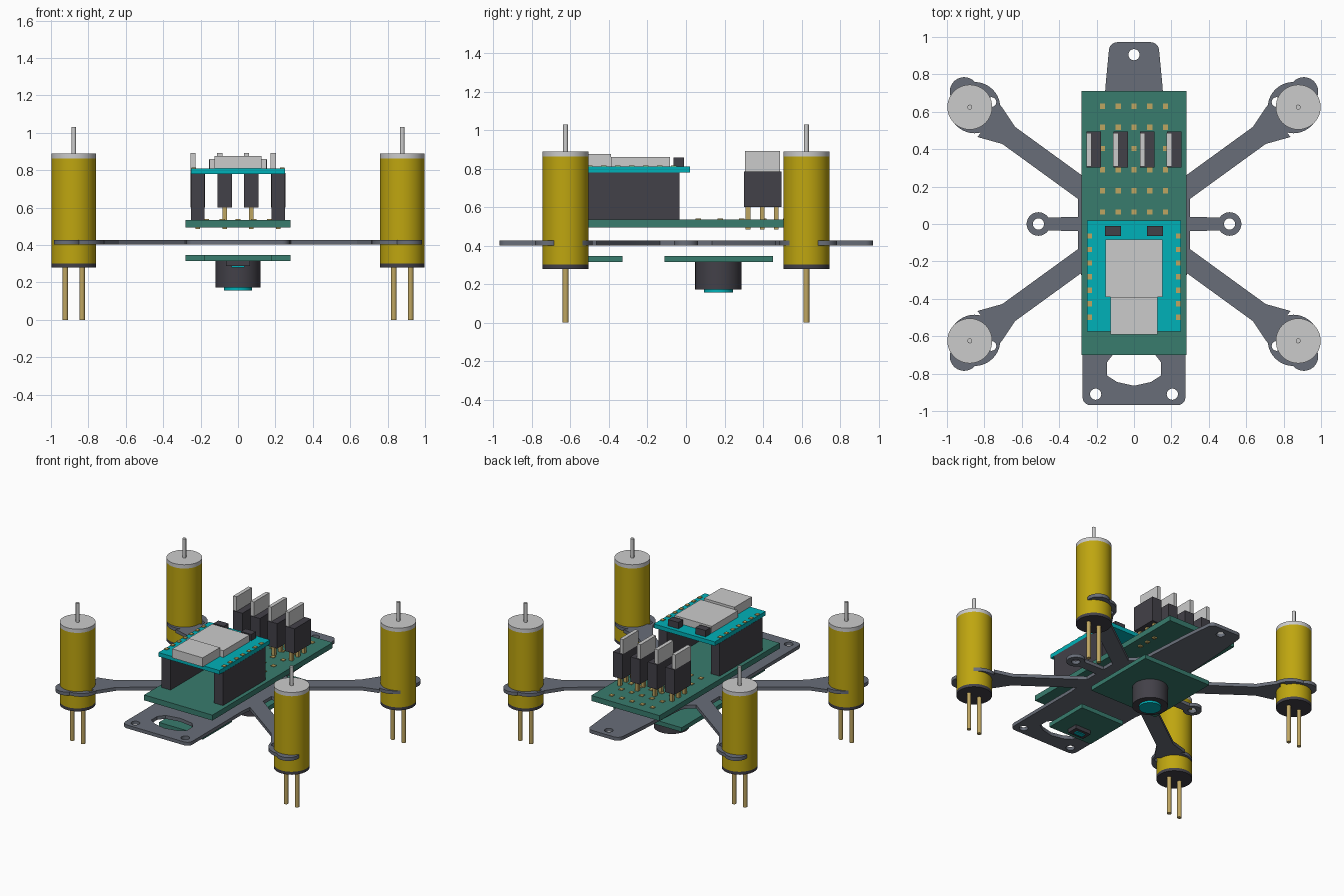
import bpy, bmesh
from math import radians, sin, cos, tau
from mathutils import Vector

if "Cube" in bpy.data.objects:
    bpy.data.objects.remove(bpy.data.objects["Cube"])

COLORS = {
    "green": (0.04, 0.20, 0.155, 1), "teal": (0.0, 0.44, 0.48, 1),
    "dark": (0.055, 0.052, 0.065, 1), "yellow": (0.52, 0.38, 0.005, 1),
    "gold": (0.52, 0.38, 0.12, 1), "carbon": (0.14, 0.155, 0.19, 1),
}
MATS = {}
for key, rgba in COLORS.items():
    MATS[key] = bpy.data.materials.new(key)
    MATS[key].diffuse_color = rgba


def finish(name, bm, color=None):
    bmesh.ops.recalc_face_normals(bm, faces=bm.faces)
    for f in bm.faces:
        f.smooth = True
    me = bpy.data.meshes.new(name)
    bm.to_mesh(me)
    bm.free()
    me.set_sharp_from_angle(angle=radians(30))
    if color:
        me.materials.append(MATS[color])
    ob = bpy.data.objects.new(name, me)
    bpy.context.collection.objects.link(ob)
    return ob


def prism(name, pts, z0, z1, color=None, bevel=0):
    """Extruded outline, optionally with rounded corners."""
    bm = bmesh.new()
    face = bm.faces.new([bm.verts.new((x, y, z0)) for x, y in pts])
    ext = bmesh.ops.extrude_face_region(bm, geom=[face])["geom"]
    top = [v for v in ext if isinstance(v, bmesh.types.BMVert)]
    bmesh.ops.translate(bm, verts=top, vec=(0, 0, z1 - z0))
    if not any(len(f.verts) == len(pts) and abs(f.calc_center_median().z - z0) < 1e-6 for f in bm.faces):
        bm.faces.new([v for v in bm.verts if v not in top])
    if bevel:
        edges = [e for e in bm.edges if abs(e.verts[0].co.z - e.verts[1].co.z) > 1e-5]
        bmesh.ops.bevel(bm, geom=edges, offset=bevel, segments=5, profile=0.5, affect='EDGES')
    return finish(name, bm, color)


def disc(name, x, y, r, z0, z1, color=None, n=40):
    pts = [(x + r * cos(tau * i / n), y + r * sin(tau * i / n)) for i in range(n)]
    return prism(name, pts, z0, z1, color)


def boxes(name, bounds, color=None):
    """One object from (x0, x1, y0, y1, z0, z1) boxes."""
    bm = bmesh.new()
    for x0, x1, y0, y1, z0, z1 in bounds:
        vs = bmesh.ops.create_cube(bm, size=1)["verts"]
        bmesh.ops.scale(bm, verts=vs, vec=(x1 - x0, y1 - y0, z1 - z0))
        bmesh.ops.translate(bm, verts=vs, vec=((x0 + x1) / 2, (y0 + y1) / 2, (z0 + z1) / 2))
    return finish(name, bm, color)


def strip(a, b, wa, wb):
    """Outline of a bar from a to b with half widths wa, wb."""
    a, b = Vector(a), Vector(b)
    d = (b - a).normalized()
    n = Vector((-d.y, d.x))
    return [tuple(p) for p in (a - n * wa, b - n * wb, b + n * wb, a + n * wa)]


def combine(base, part, op):
    mod = base.modifiers.new("combine", 'BOOLEAN')
    mod.operation, mod.solver, mod.object = op, 'EXACT', part
    bpy.context.view_layer.objects.active = base
    bpy.ops.object.modifier_apply(modifier=mod.name)
    bpy.data.objects.remove(part)


# Flat frame: spine, arms, motor mounts and side tabs
Z0, Z1 = 0.402, 0.427
MX, MY = 0.878, 0.625
half = [(0.275, -0.968), (0.275, -0.3), (0.3, -0.2), (0.3, 0.2), (0.18, 0.3),
        (0.155, 0.71), (0.13, 0.972)]
frame = prism("frame_plate", half + [(-x, y) for x, y in reversed(half)], Z0, Z1, "carbon", 0.04)
corners = [(sx, sy) for sx in (-1, 1) for sy in (-1, 1)]
for sx, sy in corners:
    def at(x, y):
        return (sx * x, sy * y)
    for piece in (
        prism("arm", strip(at(0.1, 0.06), at(0.8, 0.568), 0.057, 0.057), Z0, Z1, "carbon"),
        prism("flare", strip(at(0.67, 0.474), at(0.775, 0.55), 0.057, 0.105), Z0, Z1, "carbon"),
        disc("mount", *at(0.852, 0.622), 0.137, Z0, Z1, "carbon"),
        disc("lobe", *at(0.908, 0.708), 0.077, Z0, Z1, "carbon"),
        disc("ear", *at(0.777, 0.652), 0.053, Z0, Z1, "carbon"),
    ):
        combine(frame, piece, 'UNION')
for s in (-1, 1):
    combine(frame, prism("tab", strip((s * 0.25, 0), (s * 0.5, 0), 0.04, 0.033), Z0, Z1, "carbon"), 'UNION')
    combine(frame, disc("tab_end", s * 0.511, 0, 0.063, Z0, Z1, "carbon"), 'UNION')

# Holes in the frame
for x, y, r in [(0, 0.905, 0.03), (0.205, -0.91, 0.03), (-0.205, -0.91, 0.03),
                (0.511, 0, 0.03), (-0.511, 0, 0.03)]:
    combine(frame, disc("hole", x, y, r, 0.3, 0.5, "carbon", 24), 'DIFFERENCE')
for sx, sy in corners:
    combine(frame, disc("hole", sx * MX, sy * MY, 0.119, 0.3, 0.5, "carbon"), 'DIFFERENCE')
    combine(frame, disc("hole", sx * 0.762, sy * 0.652, 0.026, 0.3, 0.5, "carbon", 24), 'DIFFERENCE')
cut = [(0, -0.865), (0.09, -0.845), (0.145, -0.81), (0.145, -0.74), (0.11, -0.695), (0, -0.675)]
combine(frame, prism("hole", cut + [(-x, y) for x, y in reversed(cut[1:-1])], 0.3, 0.5, "carbon"), 'DIFFERENCE')
frame.data.set_sharp_from_angle(angle=radians(30))

# Motors with caps, shafts and terminal pins
for sx, sy in corners:
    x, y = sx * MX, sy * MY
    tag = ("back" if sy > 0 else "front") + ("_right" if sx > 0 else "_left")
    disc(tag + "_motor_base", x, y, 0.12, 0.28, 0.302, "dark")
    disc(tag + "_motor_body", x, y, 0.12, 0.302, 0.862, "yellow")
    disc(tag + "_motor_cap", x, y, 0.12, 0.862, 0.89)
    disc(tag + "_motor_shaft", x, y, 0.013, 0.89, 1.03, None, 20)
    for s in (-1, 1):
        disc(tag + "_motor_pin", x + s * 0.045, y, 0.015, 0, 0.28, "gold", 20)

# Main board with its grid of pads
boxes("main_board", [(-0.28, 0.28, -0.70, 0.71, 0.495, 0.535)], "green")
boxes("board_pads", [(i * 0.084 - 0.014, i * 0.084 + 0.014,
                      0.064 + j * 0.1132 - 0.014, 0.064 + j * 0.1132 + 0.014, 0.53, 0.54)
                     for i in range(-2, 3) for j in range(6)], "gold")

# Four upright connectors at the back
for i in range(4):
    x = -0.2145 + i * 0.143
    boxes("connector_housing", [(x - 0.039, x + 0.039, 0.302, 0.495, 0.60, 0.785)], "dark")
    boxes("connector_tab", [(x - 0.04, x - 0.012, 0.307, 0.487, 0.785, 0.892)])
    boxes("connector_pins", [(x - 0.012, x + 0.012, y - 0.012, y + 0.012, 0.485, 0.60)
                             for y in (0.322, 0.395, 0.468)], "gold")

# Raised controller module on two headers
for s in (-1, 1):
    boxes("module_header", [(s * 0.215 - 0.036, s * 0.215 + 0.036, -0.535, -0.035, 0.535, 0.78)], "dark")
    boxes("module_button", [(s * 0.112 - 0.042, s * 0.112 + 0.042, -0.065, -0.01, 0.81, 0.857)], "dark")
boxes("module_board", [(-0.25, 0.25, -0.575, 0.02, 0.78, 0.81)], "teal")
boxes("module_pads", [(s * 0.236 - 0.012, s * 0.236 + 0.012, y - 0.014, y + 0.014, 0.805, 0.815)
                      for s in (-1, 1) for y in [-0.064 - 0.0725 * k for k in range(7)]], "gold")
boxes("module_shield", [(-0.153, 0.153, -0.39, -0.083, 0.81, 0.86)])
boxes("module_port", [(-0.125, 0.125, -0.592, -0.39, 0.81, 0.877)])

# Boards and sensors under the frame
boxes("camera_board", [(-0.28, 0.28, -0.112, 0.452, 0.315, 0.347)], "green")
disc("camera_barrel", 0, 0.168, 0.12, 0.173, 0.315, "dark")
disc("camera_lens", 0, 0.168, 0.075, 0.158, 0.173, "teal")
boxes("range_board", [(-0.18, 0.18, -0.67, -0.33, 0.315, 0.347)], "green")
boxes("range_sensor", [(-0.065, 0.065, -0.61, -0.53, 0.287, 0.315)], "dark")
boxes("range_window", [(-0.035, 0.035, -0.588, -0.552, 0.28, 0.287)], "teal")

for m in bpy.data.materials:
    if m.users and not m.is_grease_pencil:
        m.use_nodes = True
        m.node_tree.nodes["Principled BSDF"].inputs["Base Color"].default_value = m.diffuse_color
